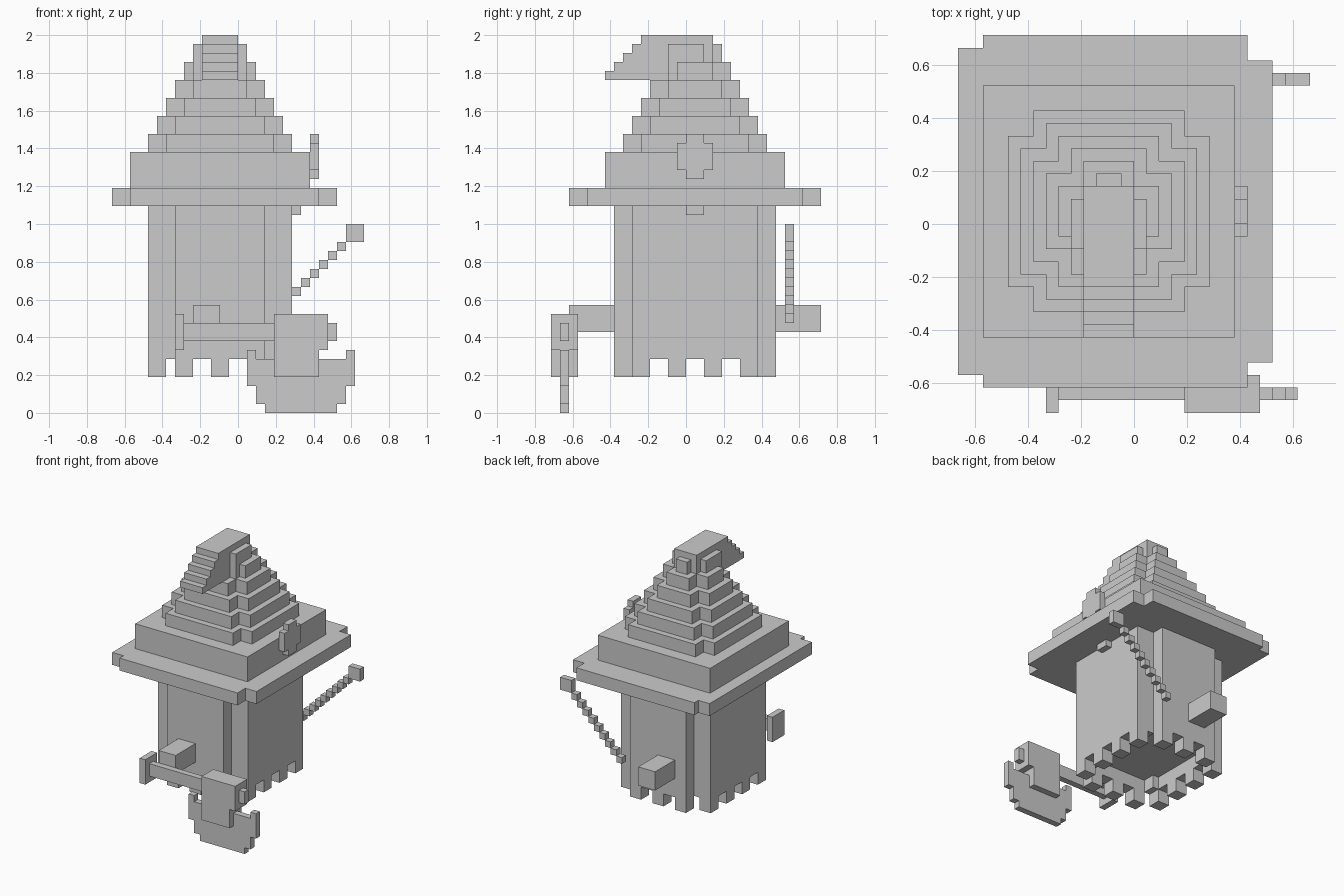
import bpy
import bmesh
from mathutils import Vector

U = 2 / 42  # size of one voxel

cube = bpy.data.objects.get("Cube")
if cube:
    bpy.data.objects.remove(cube, do_unlink=True)

grey = bpy.data.materials.new("plain_grey")
grey.use_nodes = True
colour = (0.6, 0.6, 0.6, 1)
grey.diffuse_color = colour
grey.node_tree.nodes["Principled BSDF"].inputs["Base Color"].default_value = colour


def part(name, *boxes):
    """One object made of boxes, each given as x, y and z ranges in voxels."""
    bm = bmesh.new()
    for ranges in boxes:
        low = Vector([r[0] for r in ranges])
        high = Vector([r[1] for r in ranges])
        for v in bmesh.ops.create_cube(bm, size=1)["verts"]:
            v.co = Vector([(h if c > 0 else l) * U for c, l, h in zip(v.co, low, high)])
    mesh = bpy.data.meshes.new(name)
    bm.to_mesh(mesh)
    bm.free()
    mesh.materials.append(grey)
    obj = bpy.data.objects.new(name, mesh)
    bpy.context.collection.objects.link(obj)
    return obj


# Robe: solid cross-shaped column above a hollow hem
part("robe", ((-7, 3), (-8, 10), (8, 23)), ((-10, 6), (-6, 8), (8, 23)))
hem = (6, 8)
part("robe_hem",
     ((-7, 3), (-8, -6), hem), ((-7, 3), (8, 10), hem),
     ((-10, -8), (-6, 8), hem), ((4, 6), (-6, 8), hem),
     *[(x, y, hem) for x in ((-8, -7), (3, 4)) for y in ((-6, -4), (6, 8))])

# Ragged teeth along the hem
teeth = [(x, y) for x in (-7, -3, 1) for y in (-8, 8)]
teeth += [(x, y) for x in (-10, 4) for y in (-6, -2, 2, 6)]
part("hem_teeth", *[((x, x + 2), (y, y + 2), (4, 6)) for x, y in teeth])

# Arms and nose
part("front_arm", ((-5, -2), (-13, -8), (9, 12)))
part("back_arm", ((-5, -2), (10, 15), (9, 12)))
part("nose", ((6, 7), (0, 2), (22, 23)))

# Hat brim and band
part("hat_brim",
     ((-12, 9), (-13, 15), (23, 25)),
     ((-14, -12), (-12, 14), (23, 25)),
     ((9, 11), (-11, 13), (23, 25)))
part("hat_band", ((-12, 8), (-9, 11), (25, 29)))
part("hat_badge", ((8, 9), (-1, 3), (27, 30)), ((8, 9), (0, 2), (26, 31)))

# Stepped hat cone of cross-shaped tiers
tiers = []
for k in range(6):
    wide, narrow, z = 8 - k, 6 - k, (29 + 2 * k, 31 + 2 * k)
    for a, b in ((wide, narrow), (narrow, wide)):
        tiers.append(((-2 - a, -2 + a), (1 - b, 1 + b), z))
part("hat_cone", *tiers)
part("hat_side_pads", ((-5, 1), (-2, 2), (37, 41)))

# Drooping tip with a staircase front
part("hat_tip", ((-4, 0), (-5, 3), (37, 42)),
     *[((-4, 0), (-9 + i, -8 + i), (37, 38 + i)) for i in range(4)])

# Diagonal wand
part("wand", *[((3 + i, 4 + i), (11, 12), (10 + i, 11 + i)) for i in range(9)])
part("wand_tip", ((12, 14), (11, 12), (19, 21)))

# Axe held in front
thin, thick = (-14, -13), (-15, -12)
part("axe_handle", ((-6, 4), thin, (8, 10)))
part("axe_pommel", ((-7, -6), thick, (7, 11)))
part("axe_head", ((4, 10), thick, (7, 11)), ((4, 9), thick, (4, 7)),
     ((10, 11), thin, (8, 10)))
part("axe_blade",
     ((1, 2), thin, (3, 7)), ((2, 3), thin, (1, 6)),
     ((3, 11), thin, (0, 6)),
     ((11, 12), thin, (1, 6)), ((12, 13), thin, (3, 7)))
